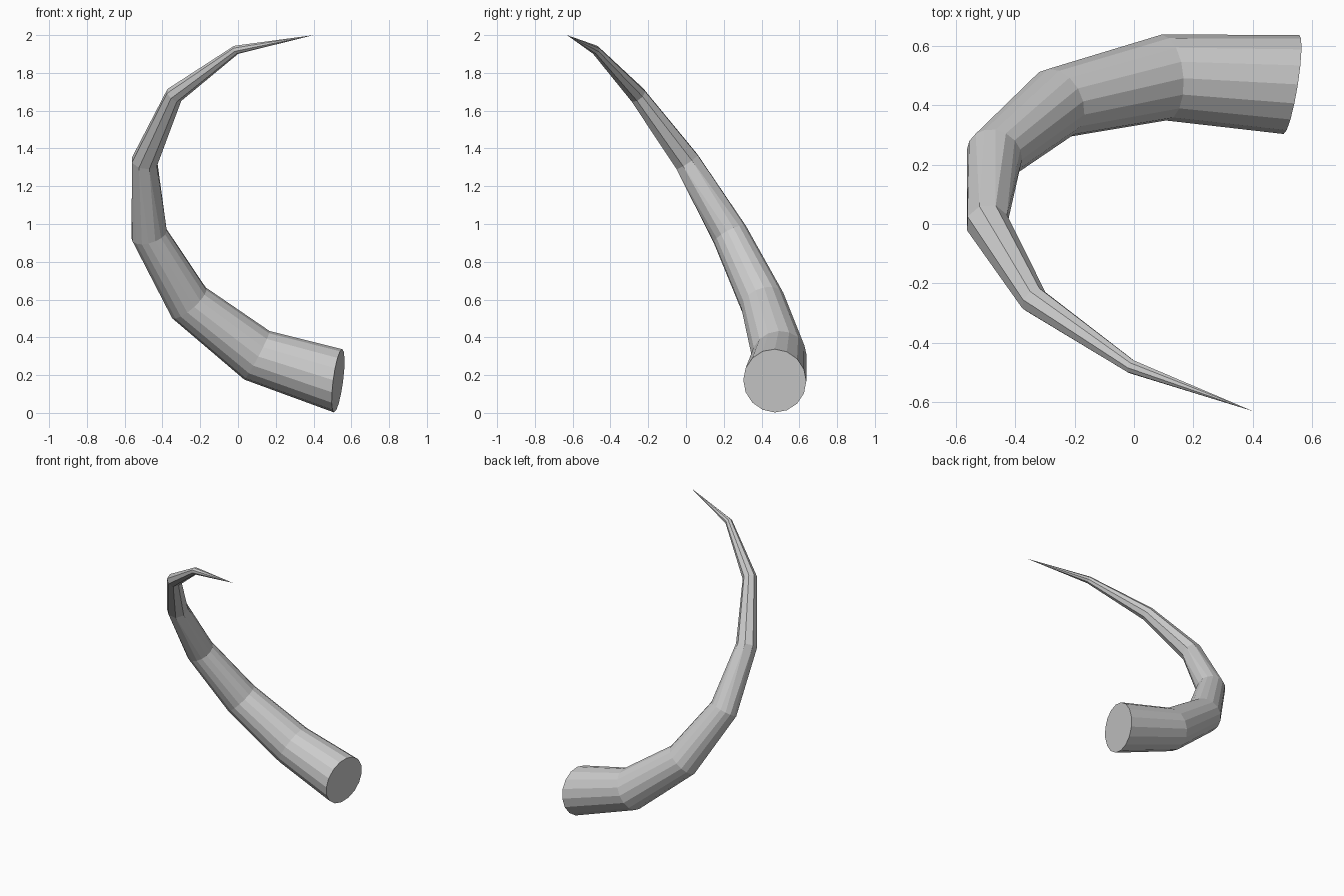
import bpy, bmesh
from math import sin, cos, tau
from mathutils import Vector

if "Cube" in bpy.data.objects:
    bpy.data.objects.remove(bpy.data.objects["Cube"])

# Centre line of the horn, from thick base to tip
path = [Vector(p) for p in (
    (0.53, 0.47, 0.17), (0.10, 0.493, 0.305), (-0.26, 0.407, 0.583),
    (-0.47, 0.233, 0.943), (-0.495, 0.005, 1.33), (-0.337, -0.257, 1.683),
    (-0.01, -0.48, 1.922), (0.40, -0.63, 2.0))]
SIDES = 16
BASE_RADIUS = 0.169
last = len(path) - 1


def tangent(i):
    if i == 0:
        return Vector((-1, 0.16, 0.13)).normalized()
    if i == last:
        return (path[i] - path[i - 1]).normalized()
    return ((path[i] - path[i - 1]).normalized()
            + (path[i + 1] - path[i]).normalized()).normalized()


bm = bmesh.new()
rings = []
t = tangent(0)
u = t.cross(Vector((0, 1, 0))).normalized()

# Rings carried along the path; the thin upper part has half the sides
for i, p in enumerate(path):
    u = t.rotation_difference(tangent(i)) @ u
    t = tangent(i)
    v = t.cross(u)
    r = BASE_RADIUS * (1 - i / last)
    step = 1 if i < 4 else 2
    rings.append([bm.verts.new(p + r * (u * cos(a) + v * sin(a)))
                  for a in (tau * (j // step * step) / SIDES for j in range(SIDES))])

# Skin and base cap
for a, b in zip(rings, rings[1:]):
    for j in range(SIDES):
        k = (j + 1) % SIDES
        bm.faces.new((a[j], a[k], b[k], b[j]))
bm.faces.new(rings[0][::-1])
bmesh.ops.remove_doubles(bm, verts=bm.verts, dist=0.0005)
bmesh.ops.recalc_face_normals(bm, faces=bm.faces)

mesh = bpy.data.meshes.new("horn")
bm.to_mesh(mesh)
bm.free()
bpy.context.collection.objects.link(bpy.data.objects.new("horn", mesh))
